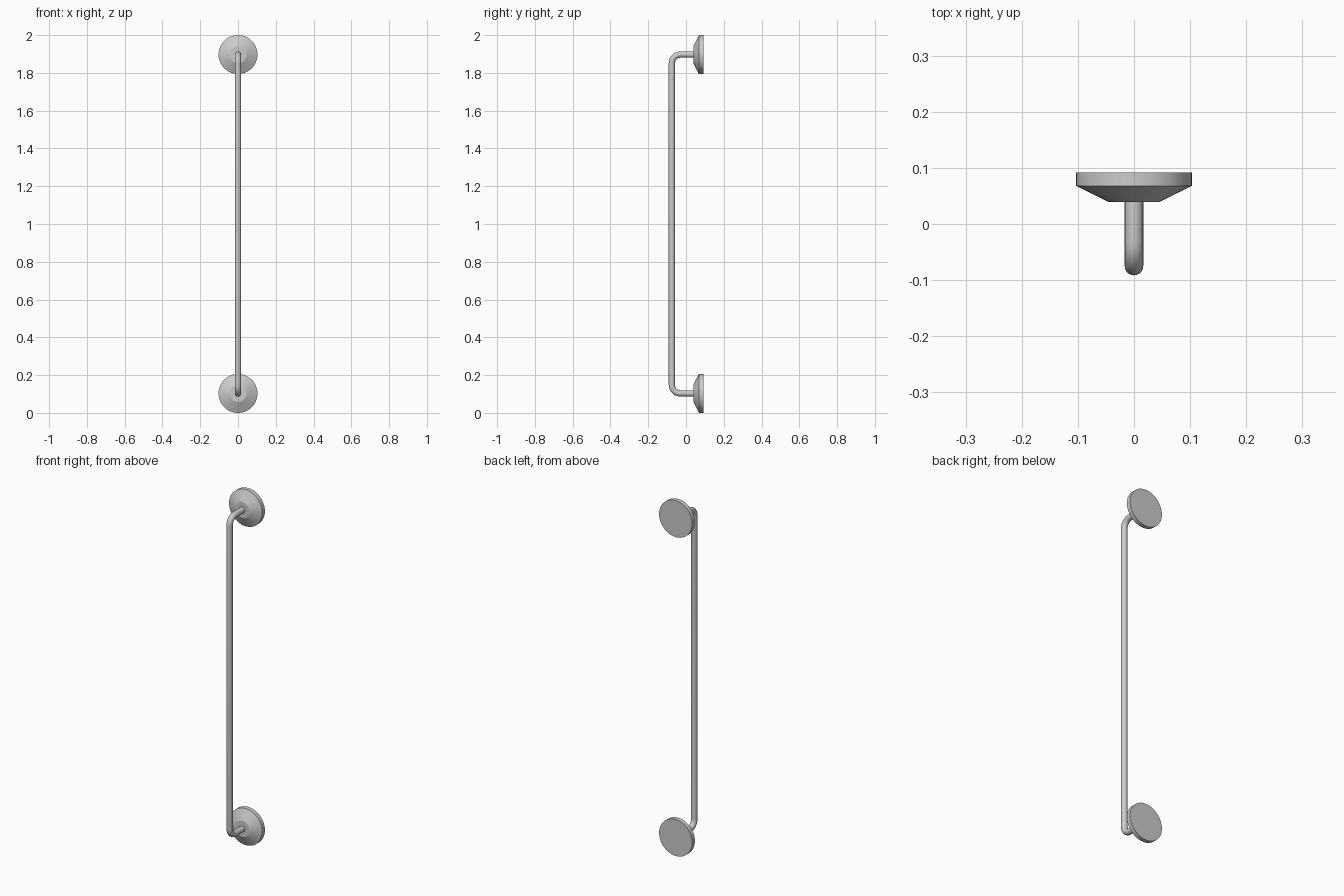
import bpy, bmesh, math

if "Cube" in bpy.data.objects:
    bpy.data.objects.remove(bpy.data.objects["Cube"])

LOW, HIGH = 0.103, 1.897      # heights of the two wall mounts
BAR_Y, BAR_R, BEND = -0.075, 0.0165, 0.045


def smooth(ob):
    bpy.ops.object.select_all(action='DESELECT')
    ob.select_set(True)
    bpy.context.view_layer.objects.active = ob
    bpy.ops.object.shade_smooth_by_angle(angle=math.radians(25))


def mount(name, z, sides=48):
    # lathed disc facing -y: flat hub, conical slope, straight rim, flat back
    profile = [(0.045, 0.039), (0.103, 0.068), (0.103, 0.092)]
    bm = bmesh.new()
    rings = []
    for r, y in profile:
        rings.append([bm.verts.new((r * math.cos(2 * math.pi * i / sides), y,
                                    z + r * math.sin(2 * math.pi * i / sides)))
                      for i in range(sides)])
    for a, b in zip(rings, rings[1:]):
        for i in range(sides):
            j = (i + 1) % sides
            bm.faces.new((a[i], a[j], b[j], b[i]))
    bm.faces.new(rings[0])
    bm.faces.new(rings[-1])
    bmesh.ops.recalc_face_normals(bm, faces=bm.faces)
    me = bpy.data.meshes.new(name)
    bm.to_mesh(me)
    bm.free()
    ob = bpy.data.objects.new(name, me)
    bpy.context.collection.objects.link(ob)
    smooth(ob)


def handle_bar(name, sides=20, steps=6):
    # path in the y-z plane: stub, bend, long grip, bend, stub
    path = [(0.045, LOW, 0.0)]
    for z, s, start in ((LOW + BEND, -1, 0), (HIGH - BEND, 1, 1)):
        for k in range(steps + 1):
            t = k / steps * math.pi / 2
            t = math.pi / 2 - t if start == 0 else t
            path.append((BAR_Y + BEND - BEND * math.cos(t),
                         z + s * BEND * math.sin(t), s * t))
    path.append((0.045, HIGH, math.pi / 2))
    path[0] = (0.045, LOW, -math.pi / 2)
    # sweep a circle whose plane turns with the path
    bm = bmesh.new()
    rings = []
    for y, z, t in path:
        ring = []
        for i in range(sides):
            a = 2 * math.pi * i / sides
            d = BAR_R * math.sin(a)
            ring.append(bm.verts.new((BAR_R * math.cos(a),
                                      y - d * math.cos(t), z + d * math.sin(t))))
        rings.append(ring)
    for a, b in zip(rings, rings[1:]):
        for i in range(sides):
            j = (i + 1) % sides
            bm.faces.new((a[i], a[j], b[j], b[i]))
    bm.faces.new(rings[0])
    bm.faces.new(rings[-1])
    bmesh.ops.recalc_face_normals(bm, faces=bm.faces)
    me = bpy.data.meshes.new(name)
    bm.to_mesh(me)
    bm.free()
    ob = bpy.data.objects.new(name, me)
    bpy.context.collection.objects.link(ob)
    smooth(ob)


mount("lower_mount", LOW)
mount("upper_mount", HIGH)
handle_bar("handle_bar")
